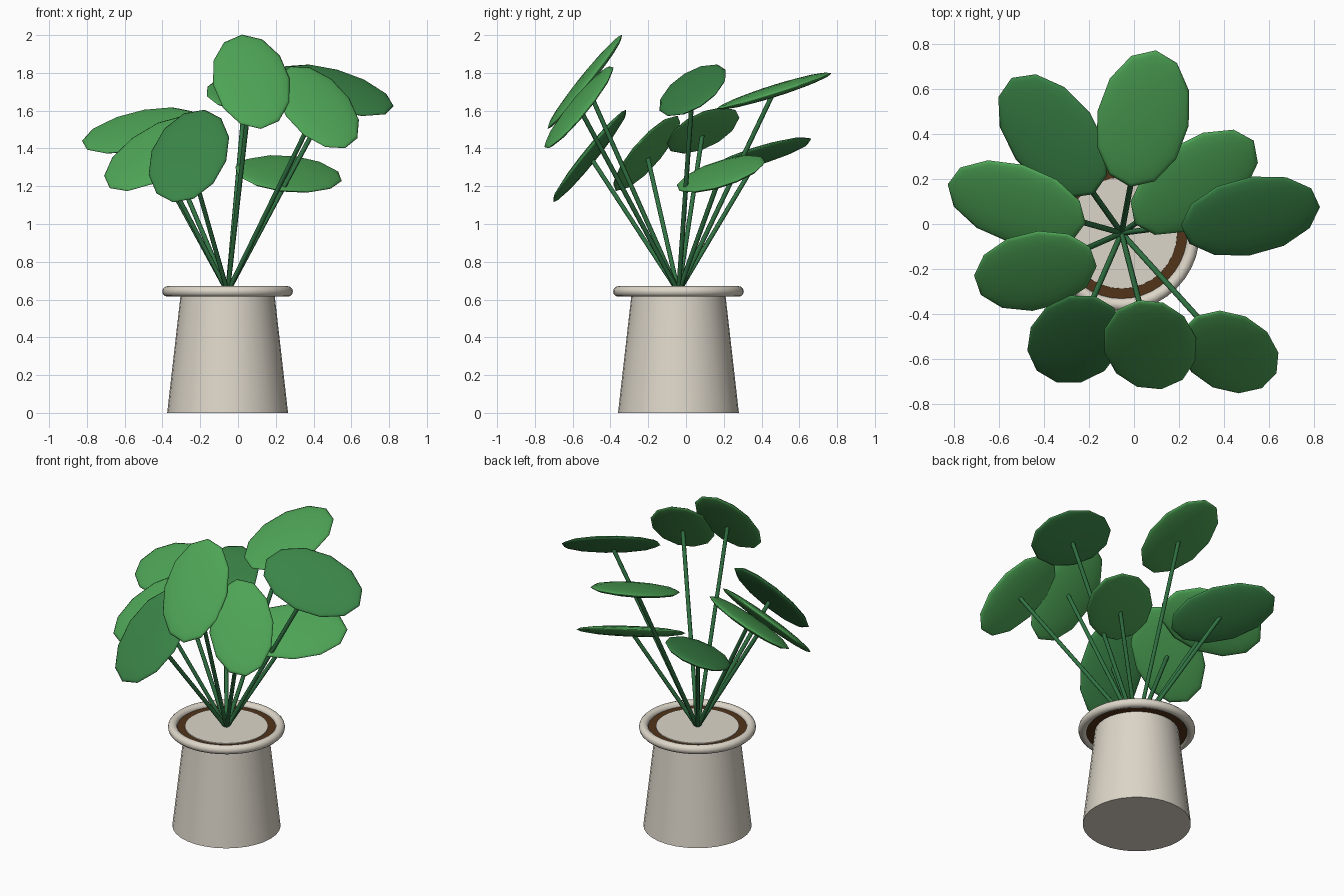
import bpy, math
from mathutils import Vector, Matrix

if "Cube" in bpy.data.objects:
    bpy.data.objects.remove(bpy.data.objects["Cube"])

PX, PY = -0.055, -0.04          # pot axis
SUN_TILT = math.radians(34.5)   # all leaves lean to the front
DROOP = math.radians(17)        # each leaf also droops outward


def material(name, rgb):
    m = bpy.data.materials.new(name)
    m.diffuse_color = (*rgb, 1)
    m.use_nodes = True
    m.node_tree.nodes["Principled BSDF"].inputs["Base Color"].default_value = m.diffuse_color
    return m


cream = material("cream_clay", (0.72, 0.67, 0.58))
brown = material("brown_soil", (0.085, 0.034, 0.010))
stem_green = material("stem_green", (0.03, 0.17, 0.055))
leaf_light = material("light_leaf_green", (0.075, 0.37, 0.092))
leaf_dark = material("dark_leaf_green", (0.042, 0.23, 0.063))


def finish(name, mat, angle=40):
    ob = bpy.context.object
    ob.name = name
    ob.data.materials.append(mat)
    bpy.ops.object.shade_smooth_by_angle(angle=math.radians(angle))
    return ob


# Pot, rim and soil
bpy.ops.mesh.primitive_cone_add(vertices=32, radius1=0.32, radius2=0.246,
                                depth=0.65, location=(PX, PY, 0.325))
finish("pot", cream)
bpy.ops.mesh.primitive_torus_add(major_radius=0.318, minor_radius=0.028,
                                 major_segments=40, minor_segments=12,
                                 location=(PX, PY, 0.643))
finish("pot_rim", cream)
bpy.ops.mesh.primitive_cylinder_add(vertices=32, radius=0.305, depth=0.02,
                                    location=(PX, PY, 0.635))
finish("soil", brown)


def stem(name, a, b, r=0.0125):
    d = b - a
    bpy.ops.mesh.primitive_cylinder_add(
        vertices=8, radius=r, depth=d.length, location=(a + b) / 2,
        rotation=d.to_track_quat('Z', 'Y').to_euler())
    finish(name, stem_green, 60)


def leaf(name, c, out, size, mat):
    # normal: tilted outward, then turned toward the front
    n = Vector((out.x * math.sin(DROOP), out.y * math.sin(DROOP), math.cos(DROOP)))
    n = Matrix.Rotation(SUN_TILT, 3, 'X') @ n
    # long axis: outward direction laid into the leaf plane
    u = Vector((out.x, out.y, -n.dot(out) / n.z)).normalized()
    v = n.cross(u)
    bpy.ops.mesh.primitive_uv_sphere_add(segments=12, ring_count=8, radius=1)
    ob = finish(name, mat, 80)
    rot = Matrix((u, v, n)).transposed().to_4x4()
    ob.matrix_world = (Matrix.Translation(c) @ rot
                       @ Matrix.Diagonal((0.322 * size, 0.206 * size, 0.03 * size, 1)))


# Leaves, counter-clockwise from the right: centre and size
leaves = [
    (0.516, 0.035, 1.708, 1.0),
    (0.267, 0.185, 1.265, 1.0),
    (0.040, 0.467, 1.704, 1.0),
    (-0.360, 0.390, 1.364, 1.0),
    (-0.520, 0.090, 1.495, 1.0),
    (-0.437, -0.208, 1.374, 1.0),
    (-0.260, -0.510, 1.360, 1.0),
    (0.071, -0.535, 1.753, 1.0),
    (0.422, -0.567, 1.618, 0.95),
]
base = Vector((PX, PY, 0.64))
for i, (x, y, z, size) in enumerate(leaves):
    c = Vector((x, y, z))
    out = Vector((x - PX, y - PY, 0)).normalized()
    stem(f"stem_{i + 1}", base, c)
    leaf(f"leaf_{i + 1}", c, out, size, leaf_dark if i % 3 == 0 else leaf_light)
